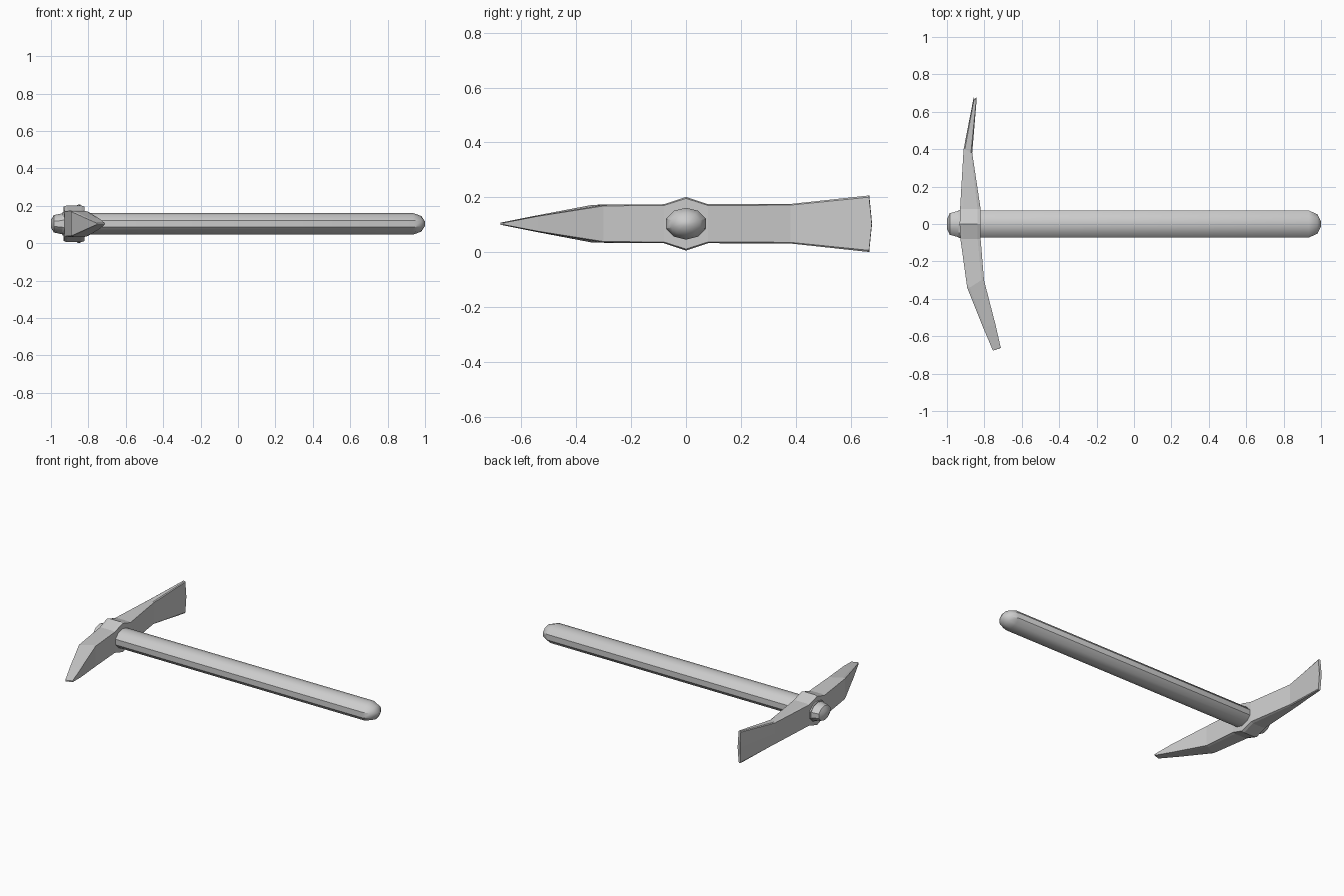
import bpy, bmesh
from math import sin, cos, pi, radians

if "Cube" in bpy.data.objects:
    bpy.data.objects.remove(bpy.data.objects["Cube"])

ZC = 0.104


def loft(name, rings, smooth):
    """Skin a list of equal-length vertex rings and cap both ends."""
    bm = bmesh.new()
    loops = [[bm.verts.new(p) for p in ring] for ring in rings]
    n = len(loops[0])
    for a, b in zip(loops, loops[1:]):
        for i in range(n):
            j = (i + 1) % n
            bm.faces.new((a[i], a[j], b[j], b[i]))
    bm.faces.new(loops[0])
    bm.faces.new(loops[-1])
    bmesh.ops.recalc_face_normals(bm, faces=bm.faces)
    mesh = bpy.data.meshes.new(name)
    bm.to_mesh(mesh)
    bm.free()
    ob = bpy.data.objects.new(name, mesh)
    bpy.context.collection.objects.link(ob)
    if smooth:
        bpy.ops.object.select_all(action='DESELECT')
        ob.select_set(True)
        bpy.context.view_layer.objects.active = ob
        bpy.ops.object.shade_smooth_by_angle(angle=radians(40))
    return ob


# Handle: oval ten-sided shaft with domed ends (x, scale)
profile = [(-1.0, 0.35), (-0.985, 0.8), (-0.93, 1), (0.935, 1), (0.98, 0.72), (1.0, 0.2)]
loft("handle", [[(x, 0.076 * s * sin(2 * pi * i / 10), ZC + 0.058 * s * cos(2 * pi * i / 10))
                 for i in range(10)] for x, s in profile], True)

# Head: sections from pick tip to adze blade
# (y outer, x outer, y inner, x inner, half height)
sections = [
    (-0.675, -0.755, -0.663, -0.712, 0.004),
    (-0.55, -0.808, -0.54, -0.740, 0.029),
    (-0.34, -0.892, -0.30, -0.802, 0.069),
    (-0.08, -0.928, -0.08, -0.820, 0.071),
    (0.0, -0.932, 0.0, -0.820, 0.098),
    (0.08, -0.930, 0.08, -0.820, 0.071),
    (0.40, -0.911, 0.38, -0.865, 0.072),
    (0.668, -0.857, 0.667, -0.841, 0.103),
]
rings = []
for k, (yo, xo, yi, xi, h) in enumerate(sections):
    bow = 0.01 if k == len(sections) - 1 else 0   # curved cutting edge
    g = h * 0.94                                  # inner and outer faces slightly chamfered
    xa, xb = xo + 0.15 * (xi - xo), xi - 0.15 * (xi - xo)
    ring = [(xo, yo, g), (xa, yo, h), (xb, yi, h), (xi, yi, g), (xi, yi + bow, 0)]
    ring += [(xi, yi, -g), (xb, yi, -h), (xa, yo, -h), (xo, yo, -g), (xo, yo + bow, 0)]
    rings.append([(x, y, ZC + z) for x, y, z in ring])
loft("pick_head", rings, False)

# Eye collar: thin ring where the shaft leaves the outer side of the head
loft("eye_collar", [[(x, r * 0.078 * sin(2 * pi * i / 10), ZC + r * 0.062 * cos(2 * pi * i / 10))
                     for i in range(10)] for x, r in ((-0.938, 1.0), (-0.90, 1.06))], False)
